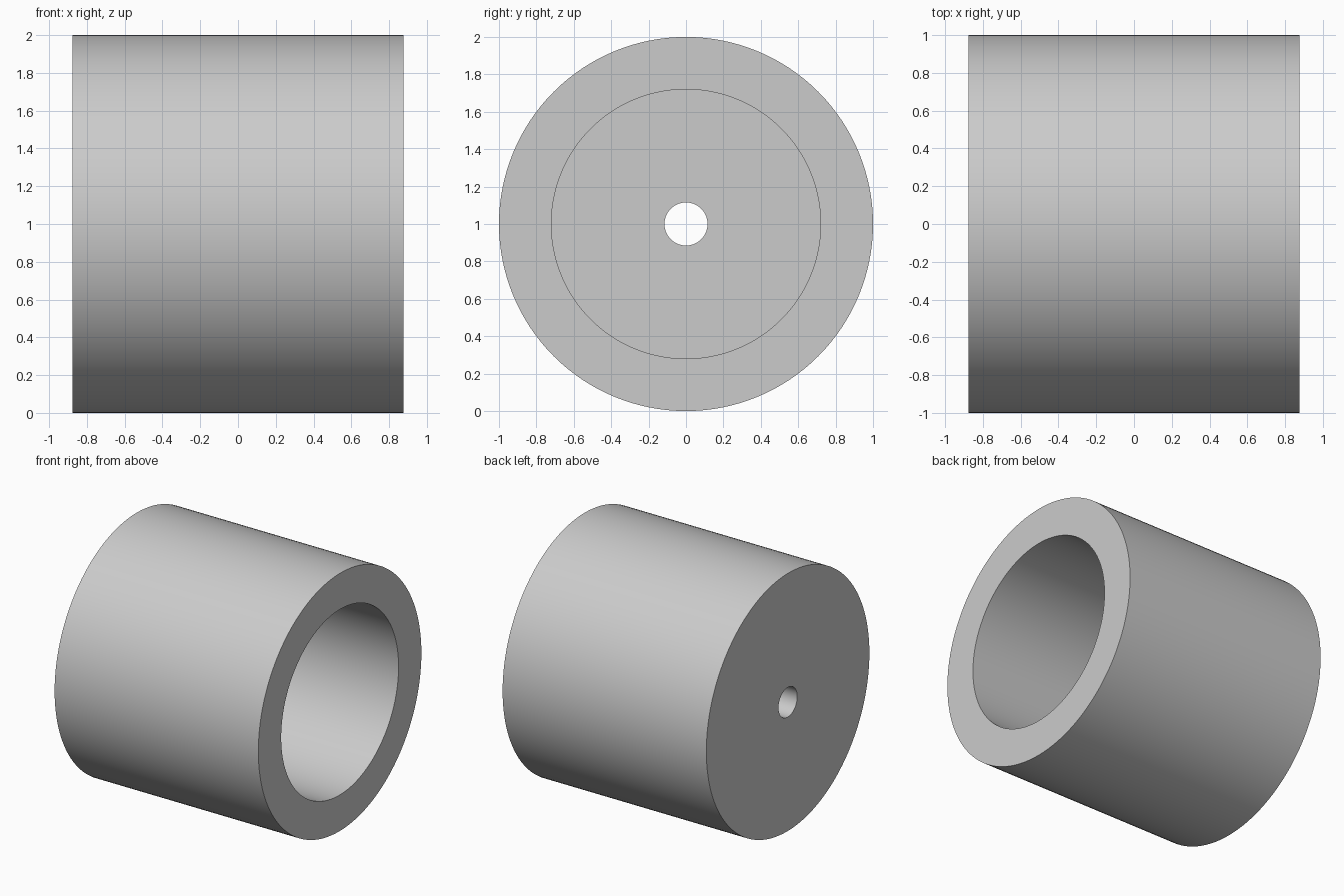
import bpy, bmesh, math
from mathutils import Vector, Matrix

cube = bpy.data.objects.get("Cube")
if cube:
    bpy.data.objects.remove(cube, do_unlink=True)

HALF_LENGTH = 0.875
OUTER_RADIUS = 1.0
BORE_RADIUS = 0.72
HOLE_RADIUS = 0.115
FLOOR_THICKNESS = 0.25
SEGMENTS = 128


def make_material(name, colour):
    mat = bpy.data.materials.new(name)
    mat.use_nodes = True
    mat.diffuse_color = colour
    mat.node_tree.nodes["Principled BSDF"].inputs["Base Color"].default_value = colour
    return mat


def lathe_along_x(name, profile, material):
    """Revolve a closed (x, radius) profile around the x axis."""
    bm = bmesh.new()
    verts = [bm.verts.new((x, 0, r)) for x, r in profile]
    edges = [bm.edges.new((a, b)) for a, b in zip(verts, verts[1:] + verts[:1])]
    bmesh.ops.spin(bm, geom=verts + edges, cent=(0, 0, 0), axis=(1, 0, 0),
                   angle=math.tau, steps=SEGMENTS, use_merge=True)
    bmesh.ops.remove_doubles(bm, verts=bm.verts, dist=1e-5)
    bmesh.ops.recalc_face_normals(bm, faces=bm.faces)
    mesh = bpy.data.meshes.new(name)
    bm.to_mesh(mesh)
    bm.free()
    mesh.materials.append(material)
    obj = bpy.data.objects.new(name, mesh)
    bpy.context.collection.objects.link(obj)
    bpy.ops.object.select_all(action="DESELECT")
    obj.select_set(True)
    bpy.context.view_layer.objects.active = obj
    bpy.ops.object.shade_smooth_by_angle(angle=math.radians(30))
    return obj


grey = make_material("light grey", (0.6, 0.6, 0.6, 1))

# Thick-walled cup: wide bore open to +x, small through hole in the end wall
floor_x = FLOOR_THICKNESS - HALF_LENGTH
cup = lathe_along_x("bored_cylinder", [
    (-HALF_LENGTH, HOLE_RADIUS),
    (-HALF_LENGTH, OUTER_RADIUS),
    (HALF_LENGTH, OUTER_RADIUS),
    (HALF_LENGTH, BORE_RADIUS),
    (floor_x, BORE_RADIUS),
    (floor_x, HOLE_RADIUS),
], grey)
cup.location.z = OUTER_RADIUS
